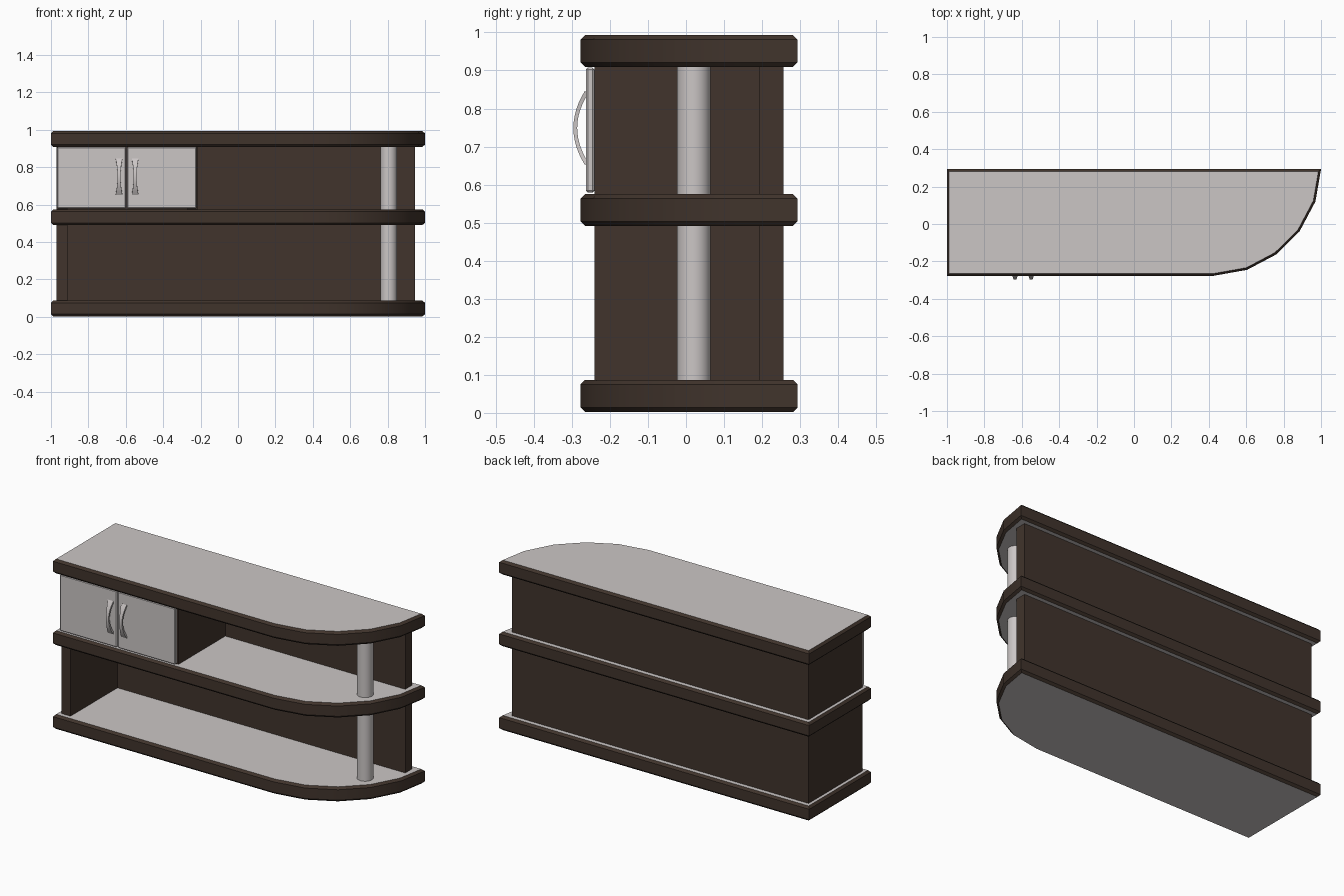
import bpy, bmesh, math

if "Cube" in bpy.data.objects:
    bpy.data.objects.remove(bpy.data.objects["Cube"])

def material(name, rgb):
    m = bpy.data.materials.new(name)
    m.diffuse_color = (*rgb, 1)
    m.use_nodes = True
    m.node_tree.nodes["Principled BSDF"].inputs["Base Color"].default_value = m.diffuse_color
    return m

BROWN = material("dark_brown_wood", (0.052, 0.034, 0.025))
LIGHT = material("light_grey_laminate", (0.60, 0.565, 0.56))

def finish(name, bm, mats, smooth=None):
    bmesh.ops.recalc_face_normals(bm, faces=bm.faces)
    me = bpy.data.meshes.new(name)
    bm.to_mesh(me)
    bm.free()
    for m in mats:
        me.materials.append(m)
    ob = bpy.data.objects.new(name, me)
    bpy.context.collection.objects.link(ob)
    if smooth:
        bpy.ops.object.select_all(action='DESELECT')
        bpy.context.view_layer.objects.active = ob
        ob.select_set(True)
        bpy.ops.object.shade_smooth_by_angle(angle=math.radians(smooth))
    return ob

def box(name, x0, x1, y0, y1, z0, z1, mat, bevel=0):
    bm = bmesh.new()
    bmesh.ops.create_cube(bm, size=1)
    for v in bm.verts:
        v.co = ((x0 + x1) / 2 + v.co.x * (x1 - x0),
                (y0 + y1) / 2 + v.co.y * (y1 - y0),
                (z0 + z1) / 2 + v.co.z * (z1 - z0))
    if bevel:
        bmesh.ops.bevel(bm, geom=bm.edges[:], offset=bevel, segments=1,
                        affect='EDGES', profile=0.5)
    return finish(name, bm, [mat])

# Shelves: rounded-end slabs with brown chamfered rims and light faces
OUTLINE = [(-1, 0.293), (-1, -0.277), (0.425, -0.277), (0.605, -0.245),
           (0.76, -0.163), (0.885, -0.04), (0.97, 0.12), (1.0, 0.293)]

def shelf(name, z0, z1):
    bm = bmesh.new()
    base = bm.faces.new([bm.verts.new((x, y, z0)) for x, y in OUTLINE])
    ext = bmesh.ops.extrude_face_region(bm, geom=[base], use_keep_orig=True)
    for g in ext["geom"]:
        if isinstance(g, bmesh.types.BMVert):
            g.co.z = z1
    rim = [e for e in bm.edges if abs(e.verts[0].co.z - e.verts[1].co.z) < 1e-5]
    bmesh.ops.bevel(bm, geom=rim, offset=0.012, segments=1,
                    affect='EDGES', profile=0.5)
    bm.normal_update()
    for f in bm.faces:
        f.material_index = 1 if abs(f.normal.z) > 0.99 else 0
    finish(name, bm, [BROWN, LIGHT], smooth=35)

shelf("bottom_shelf", 0.002, 0.087)
shelf("middle_shelf", 0.491, 0.575)
shelf("top_shelf", 0.909, 0.993)

# Panels and round posts in each tier
for tier, z0, z1 in (("lower", 0.087, 0.491), ("upper", 0.575, 0.909)):
    box(tier + "_back_panel", -0.97, 0.945, 0.192, 0.256, z0, z1, BROWN)
    box(tier + "_left_panel", -0.97, -0.912, -0.241, 0.192, z0, z1, BROWN)
    bm = bmesh.new()
    bmesh.ops.create_cone(bm, cap_ends=True, segments=24, radius1=0.044,
                          radius2=0.044, depth=z1 - z0)
    bmesh.ops.translate(bm, verts=bm.verts, vec=(0.806, 0.021, (z0 + z1) / 2))
    finish(tier + "_post", bm, [LIGHT], smooth=35)

# Cupboard
box("cupboard_partition", -0.274, -0.216, -0.241, 0.192, 0.575, 0.909, BROWN)
box("left_door", -0.967, -0.598, -0.263, -0.241, 0.579, 0.908, LIGHT, 0.005)
box("right_door", -0.593, -0.222, -0.263, -0.241, 0.579, 0.908, LIGHT, 0.005)

# Bowed handles, narrow at the middle
def handle(name, cx):
    bm = bmesh.new()
    n, rings = 12, []
    for i in range(n + 1):
        t = 2 * i / n - 1
        z = 0.749 + 0.097 * t
        y = -0.296 + 0.030 * t * t
        w = 0.008 + 0.010 * t * t
        rings.append([bm.verts.new(p) for p in (
            (cx - w, y, z), (cx + w, y, z),
            (cx + w, y + 0.010, z - 0.005 * t), (cx - w, y + 0.010, z - 0.005 * t))])
    for a, b in zip(rings, rings[1:]):
        for k in range(4):
            bm.faces.new((a[k], a[(k + 1) % 4], b[(k + 1) % 4], b[k]))
    bm.faces.new(rings[0])
    bm.faces.new(rings[-1])
    finish(name, bm, [LIGHT], smooth=35)

handle("left_handle", -0.636)
handle("right_handle", -0.550)
